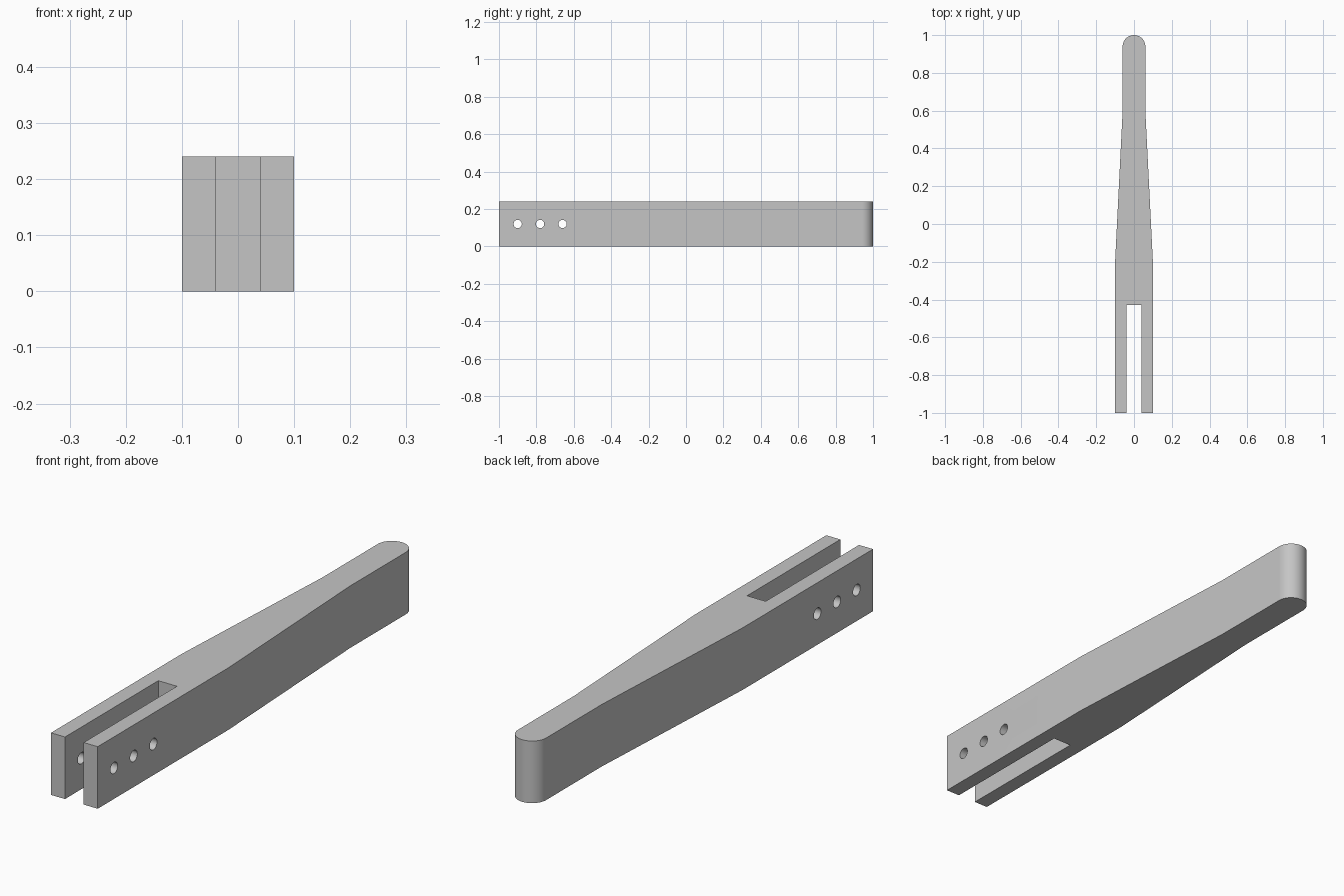
import bpy, bmesh, math

cube = bpy.data.objects.get("Cube")
if cube:
    bpy.data.objects.remove(cube, do_unlink=True)

HEIGHT = 0.24
WIDE, NARROW, SLOT = 0.1, 0.06, 0.04

grey = bpy.data.materials.new("plain grey")
grey.use_nodes = True
colour = (0.56, 0.56, 0.56, 1)
grey.diffuse_color = colour
grey.node_tree.nodes["Principled BSDF"].inputs["Base Color"].default_value = colour

# Half outline of the forked handle, from slot end round to the tip
half = [(SLOT, -0.43), (SLOT, -1), (WIDE, -1), (WIDE, -0.2), (NARROW, 0.6)]
steps = 16
for i in range(steps):
    a = math.pi / 2 * i / steps
    half.append((NARROW * math.cos(a), 1 - NARROW + NARROW * math.sin(a)))
outline = half + [(0, 1)] + [(-x, y) for x, y in reversed(half)]

# Extrude the outline into the handle
bm = bmesh.new()
base = bm.faces.new([bm.verts.new((x, y, 0)) for x, y in outline])
up = bmesh.ops.extrude_face_region(bm, geom=[base])["geom"]
bmesh.ops.translate(bm, vec=(0, 0, HEIGHT),
                    verts=[v for v in up if isinstance(v, bmesh.types.BMVert)])
bmesh.ops.recalc_face_normals(bm, faces=bm.faces)
mesh = bpy.data.meshes.new("forked_handle")
bm.to_mesh(mesh)
bm.free()
mesh.materials.append(grey)
handle = bpy.data.objects.new("forked_handle", mesh)
bpy.context.collection.objects.link(handle)

# Three pin holes drilled through both prongs
for i in range(3):
    bpy.ops.mesh.primitive_cylinder_add(vertices=32, radius=0.022, depth=0.4,
                                        location=(0, -0.9 + 0.12 * i, HEIGHT / 2),
                                        rotation=(0, math.pi / 2, 0))
    drill = bpy.context.object
    drill.name = f"pin_hole_cutter_{i + 1}"
    drill.data.materials.append(grey)
    cut = handle.modifiers.new("pin hole", 'BOOLEAN')
    cut.operation = 'DIFFERENCE'
    cut.solver = 'EXACT'
    cut.object = drill
    drill.hide_render = True
    drill.hide_set(True)

# Apply the holes and remove the cutters
bpy.ops.object.select_all(action='DESELECT')
bpy.context.view_layer.objects.active = handle
handle.select_set(True)
for mod in list(handle.modifiers):
    drill = mod.object
    bpy.ops.object.modifier_apply(modifier=mod.name)
    bpy.data.objects.remove(drill, do_unlink=True)

bpy.ops.object.shade_smooth_by_angle(angle=math.radians(30))
